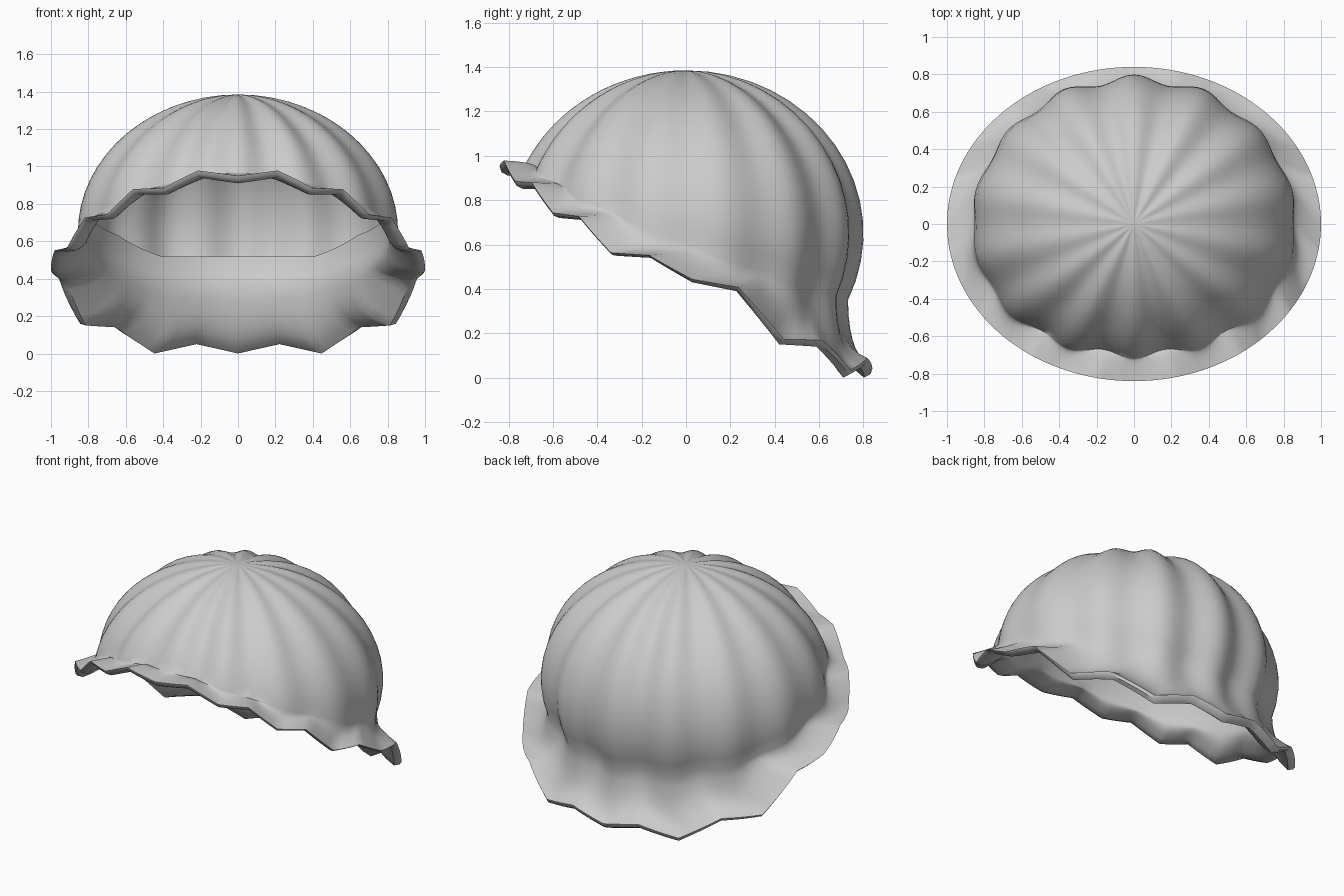
import bpy, bmesh
from math import sin, cos, acos, pi
from mathutils import Vector

cube = bpy.data.objects.get("Cube")
if cube:
    bpy.data.objects.remove(cube, do_unlink=True)

RIBS = 14
SUB = 5                          # columns per half rib
COLS = RIBS * 2 * SUB
CENTRE = Vector((0, 0, 0.65))
RADII = Vector((0.87, 0.8, 0.735))

# Heights of the ruffled hem from middle back to middle front, low and high points in turn
HEM = (0, .05, 0, .14, .15, .39, .43, .54, .55, .71, .72, .85, .85, .94, .91)


def material(name, value):
    mat = bpy.data.materials.new(name)
    mat.use_nodes = True
    colour = (value, value, value, 1)
    mat.diffuse_color = colour
    mat.node_tree.nodes["Principled BSDF"].inputs["Base Color"].default_value = colour
    return mat


def rim_point(col, scale, lift):
    u = col / SUB
    u = min(u, 2 * RIBS - u)
    i = min(int(u), RIBS - 1)
    height = HEM[i] + (HEM[i + 1] - HEM[i]) * (u - i)
    angle = 2 * pi * col / COLS
    # The lip is tallest at the front and back, and ruffles lean towards the front
    rise = lift * (0.012 + 0.028 * cos(angle) ** 2)
    angle += 0.2 * sin(angle) * abs(sin(angle))
    return Vector((sin(angle) * scale, 0.84 * cos(angle) * scale, height + rise))


def dome_point(angle, phi, scale=1.0, ribbed=True):
    if ribbed:
        groove = (1 - cos(RIBS * angle)) / 2
        depth = 0.02 + 0.035 * cos(angle) ** 2
        scale *= 1 - depth * groove * min(1, phi / 0.8)
    unit = Vector((sin(phi) * sin(angle), sin(phi) * cos(angle), cos(phi)))
    return CENTRE + unit * RADII * scale


def polar(height):
    return acos((height - CENTRE.z) / RADII.z)


def flare(neck, rim, t):
    bend = Vector((neck.x, neck.y, neck.z + (rim.z - neck.z) * 0.8))
    return neck.lerp(bend, t).lerp(bend.lerp(rim, t), t)


def cap_column(col):
    angle = 2 * pi * col / COLS
    neck_height = 0.66 - 0.31 * cos(angle) - 0.06 * sin(angle) ** 2
    end = polar(neck_height)
    # Ribbed dome
    column = [dome_point(angle, end * i / 16) for i in range(1, 17)]
    # Flared brim and its turned lip
    neck, rim = column[-1], rim_point(col, 1, 1)
    column += [flare(neck, rim, i / 7) for i in range(1, 8)]
    column.append(rim_point(col, 0.99, 0.4))
    lip = rim_point(col, 0.955, 0)
    # Smooth lining from the lip up to a hem inside the dome
    inner_neck = dome_point(angle, end, 0.935, False)
    column += [flare(inner_neck, lip, i / 6) for i in range(6, -1, -1)]
    top = min(max(0.51, 0.94 - 0.5 * cos(angle)), neck_height + 0.2)
    for i in range(1, 5):
        height = neck_height + (top - neck_height) * i / 4
        column.append(dome_point(angle, polar(height), 0.935, False))
    column.append(dome_point(angle, polar(top), 0.995))
    return column


# One continuous skin from the crown, round the lip, to the lining hem
bm = bmesh.new()
crown = bm.verts.new(CENTRE + Vector((0, 0, RADII.z)))
grid = [[bm.verts.new(p) for p in cap_column(col)] for col in range(COLS)]
for a, b in zip(grid, grid[1:] + grid[:1]):
    bm.faces.new((crown, b[0], a[0]))
    for i in range(len(a) - 1):
        bm.faces.new((a[i], b[i], b[i + 1], a[i + 1]))
bmesh.ops.recalc_face_normals(bm, faces=bm.faces)
if crown.link_faces[0].normal.z < 0:
    bmesh.ops.reverse_faces(bm, faces=bm.faces)
mesh = bpy.data.meshes.new("ribbed_cap")
bm.to_mesh(mesh)
bm.free()
mesh.materials.append(material("pale grey cloth", 0.6))

cap = bpy.data.objects.new("ribbed_cap", mesh)
bpy.context.collection.objects.link(cap)
bpy.ops.object.select_all(action="DESELECT")
cap.select_set(True)
bpy.context.view_layer.objects.active = cap
bpy.ops.object.shade_smooth_by_angle(angle=pi / 4)
